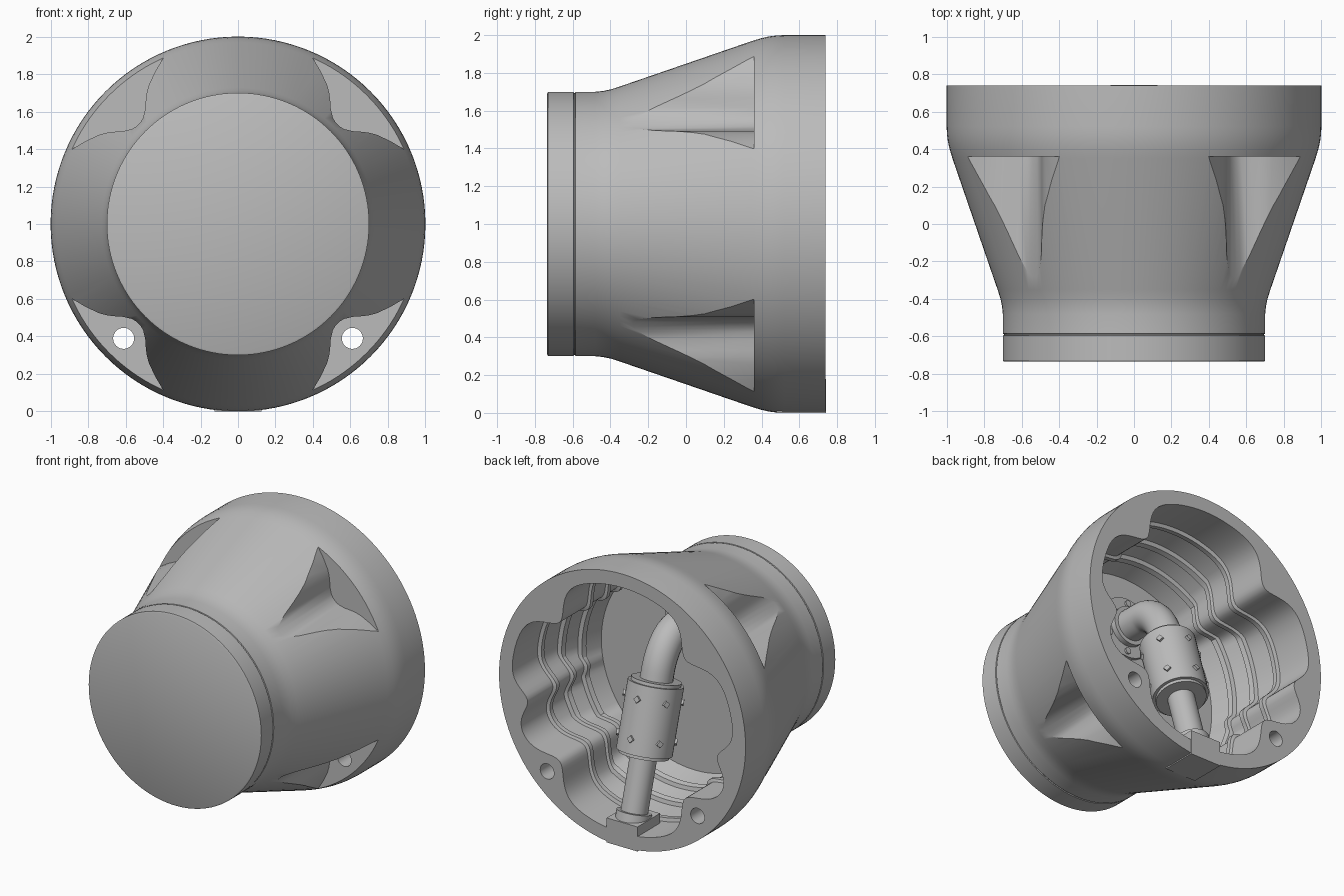
import bpy, bmesh, math
from mathutils import Vector

if "Cube" in bpy.data.objects:
    bpy.data.objects.remove(bpy.data.objects["Cube"])

AXIS = Vector((0, 0, 1))      # housing axis runs along y at this height
FLOOR = -0.1                  # depth of the cavity floor
CORNERS = [math.radians(a) for a in (45, 135, 225, 315)]
SIDES = [math.radians(a) for a in (-10, 190)]

grey = bpy.data.materials.new("housing grey")
grey.use_nodes = True
grey.diffuse_color = (0.5, 0.5, 0.5, 1)
grey.node_tree.nodes["Principled BSDF"].inputs["Base Color"].default_value = (0.5, 0.5, 0.5, 1)


def make(name, bm):
    bmesh.ops.recalc_face_normals(bm, faces=bm.faces)
    mesh = bpy.data.meshes.new(name)
    bm.to_mesh(mesh)
    bm.free()
    mesh.materials.append(grey)
    obj = bpy.data.objects.new(name, mesh)
    bpy.context.collection.objects.link(obj)
    return obj


def select(obj):
    bpy.ops.object.select_all(action="DESELECT")
    obj.select_set(True)
    bpy.context.view_layer.objects.active = obj


def smooth(obj, angle=30):
    select(obj)
    bpy.ops.object.shade_smooth_by_angle(angle=math.radians(angle))


def loft(name, rings):
    """Closed skin through rings of equal point count."""
    bm = bmesh.new()
    rows = [[bm.verts.new(p) for p in ring] for ring in rings]
    for a, b in zip(rows, rows[1:]):
        for i in range(len(a)):
            j = (i + 1) % len(a)
            bm.faces.new((a[i], a[j], b[j], b[i]))
    bm.faces.new(rows[0])
    bm.faces.new(rows[-1])
    return make(name, bm)


def polar(r, angle, y):
    return AXIS + Vector((r * math.cos(angle), y, r * math.sin(angle)))


def around(profile, radius, count):
    """Rings around the housing axis; radius(base, angle) shapes each one."""
    steps = [2 * math.pi * i / count for i in range(count)]
    return [[polar(radius(r, a), a, y) for a in steps] for y, r in profile]


def rod(name, start, end, r, sides=32):
    start, end = Vector(start), Vector(end)
    bm = bmesh.new()
    bmesh.ops.create_cone(bm, cap_ends=True, segments=sides, radius1=r, radius2=r,
                          depth=(end - start).length)
    turn = (end - start).to_track_quat("Z", "Y").to_matrix().to_4x4()
    turn.translation = (start + end) / 2
    bm.transform(turn)
    return make(name, bm)


def box(name, centre, size):
    bm = bmesh.new()
    bmesh.ops.create_cube(bm, size=1)
    for v in bm.verts:
        v.co = Vector(centre) + Vector(size) * v.co
    return make(name, bm)


def cut(target, cutter):
    mod = target.modifiers.new("cut", "BOOLEAN")
    mod.operation, mod.solver, mod.object = "DIFFERENCE", "EXACT", cutter
    select(target)
    bpy.ops.object.modifier_apply(modifier=mod.name)
    bpy.data.objects.remove(cutter)


# Housing: turned outer shape with a shallow seam behind the front cover
outer = [(-0.735, 0.69), (-0.73, 0.7), (-0.595, 0.7), (-0.593, 0.693), (-0.587, 0.693),
         (-0.585, 0.7), (-0.48, 0.7), (-0.44, 0.704), (-0.4, 0.712), (-0.35, 0.728),
         (0.35, 0.969), (0.4, 0.984), (0.44, 0.993), (0.48, 0.998), (0.52, 1.0), (0.738, 1.0)]
housing = loft("housing", around(outer, lambda r, a: r, 128))


# Cavity: scalloped around the screw bosses, with thin raised ribs
def gap(a, b):
    return abs((a - b + math.pi) % (2 * math.pi) - math.pi)


def scallop(base, angle):
    r = 0.9
    for c in CORNERS:
        r -= 0.18 * math.exp(-(gap(angle, c) / math.radians(11)) ** 2)
    for c in SIDES:
        r -= 0.12 * math.exp(-(gap(angle, c) / math.radians(8)) ** 2)
    return min(base, r - max(0, rib_drop))


def wall(y):
    return min(0.9, 0.79 + y / 3)


stations = [(0.8, 0)]
for rib in (0.42, 0.22, 0.06):
    stations += [(rib + 0.025, 0), (rib + 0.017, 0.025), (rib - 0.017, 0.025), (rib - 0.025, 0)]
stations.append((FLOOR, 0))
rings = []
for y, rib_drop in stations:
    rings += around([(y, wall(y) - rib_drop)], scallop, 192)
cut(housing, loft("cavity_cutter", rings))

# Front pockets with counterbored through holes
half = [(0.76, 0.045), (0.785, 0.085), (0.82, 0.125), (0.842, 0.155), (0.862, 0.19),
        (0.89, 0.27), (0.912, 0.36), (0.96, 0.5), (1.3, 0.5)]
outline = [(d, -t) for d, t in reversed(half)] + [(0.752, 0.02 * s) for s in (-1, 1)] + half
for c in CORNERS:
    out, side = Vector((math.cos(c), 0, math.sin(c))), Vector((-math.sin(c), 0, math.cos(c)))
    pocket = [[AXIS + out * d + side * t + Vector((0, y, 0)) for d, t in outline]
              for y in (-0.6, 0.36)]
    cut(housing, loft("pocket_cutter", pocket))
    cut(housing, rod("counterbore_cutter", polar(0.863, c, 0.2), polar(0.863, c, 0.42), 0.09))
    cut(housing, rod("hole_cutter", polar(0.863, c, 0.2), polar(0.863, c, 0.9), 0.056))
for c in SIDES:
    cut(housing, rod("side_hole_cutter", polar(0.872, c, 0.5), polar(0.872, c, 0.9), 0.05))

# Cable outlet block at the bottom of the rim
outlet = box("outlet_block", (0, 0.61, 0.09), (0.25, 0.262, 0.18))
for part in (housing, outlet):
    cut(part, rod("outlet_cutter", (0, 0.62, -0.1), (0, 0.62, 0.14), 0.105))
smooth(housing)
smooth(outlet)

# Sloping pipe, connector and collar
low, high = Vector((0, 0.62, 0.13)), Vector((0, 0.3, 1.22))
slope = (high - low).normalized()


def along(t):
    return low.lerp(high, t)


for name, a, b, r in (("lower_pipe", 0, 0.5, 0.092), ("pipe_collar", 0, 0.07, 0.12),
                      ("connector", 0.43, 0.85, 0.19), ("connector_lip", 0.41, 0.43, 0.17),
                      ("connector_cap", 0.85, 0.87, 0.17)):
    smooth(rod(name, along(a), along(b), r, 48))

# Small latches in two rows round the connector
across = Vector((1, 0, 0))
normal = slope.cross(across)
for row in (0.52, 0.76):
    for k in range(6):
        a = math.radians(60 * k + 30)
        d = across * math.cos(a) + normal * math.sin(a)
        rod("latch", along(row) + d * 0.17, along(row) + d * 0.205, 0.025, 4)

# Elbow turning into the cavity floor
curve = bpy.data.curves.new("elbow_pipe", "CURVE")
curve.dimensions = "3D"
curve.bevel_depth, curve.bevel_resolution, curve.resolution_u = 0.112, 8, 16
curve.use_fill_caps = True
spline = curve.splines.new("BEZIER")
spline.bezier_points.add(3)
bend = [along(0.8), along(0.92), Vector((0, 0.08, 1.37)), Vector((0, FLOOR, 1.37))]
pull = [slope * 0.04, slope * 0.12, Vector((0, -0.12, 0)), Vector((0, -0.05, 0))]
for p, co, h in zip(spline.bezier_points, bend, pull):
    p.co, p.handle_left, p.handle_right = co, co - h, co + h
elbow = bpy.data.objects.new("elbow_pipe", curve)
bpy.context.collection.objects.link(elbow)
select(elbow)
bpy.ops.object.convert(target="MESH")
elbow = bpy.context.object
elbow.data.materials.clear()
elbow.data.materials.append(grey)
smooth(elbow, 40)

# Floor flange with its screws
smooth(rod("flange", (0, FLOOR - 0.01, 1.37), (0, FLOOR + 0.03, 1.37), 0.22, 48))
smooth(rod("flange_neck", (0, FLOOR, 1.37), (0, FLOOR + 0.07, 1.37), 0.14, 48))
for k in range(6):
    a = math.radians(60 * k + 30)
    x, z = 0.18 * math.cos(a), 1.37 + 0.18 * math.sin(a)
    smooth(rod("flange_screw", (x, FLOOR, z), (x, FLOOR + 0.045, z), 0.022, 16))
